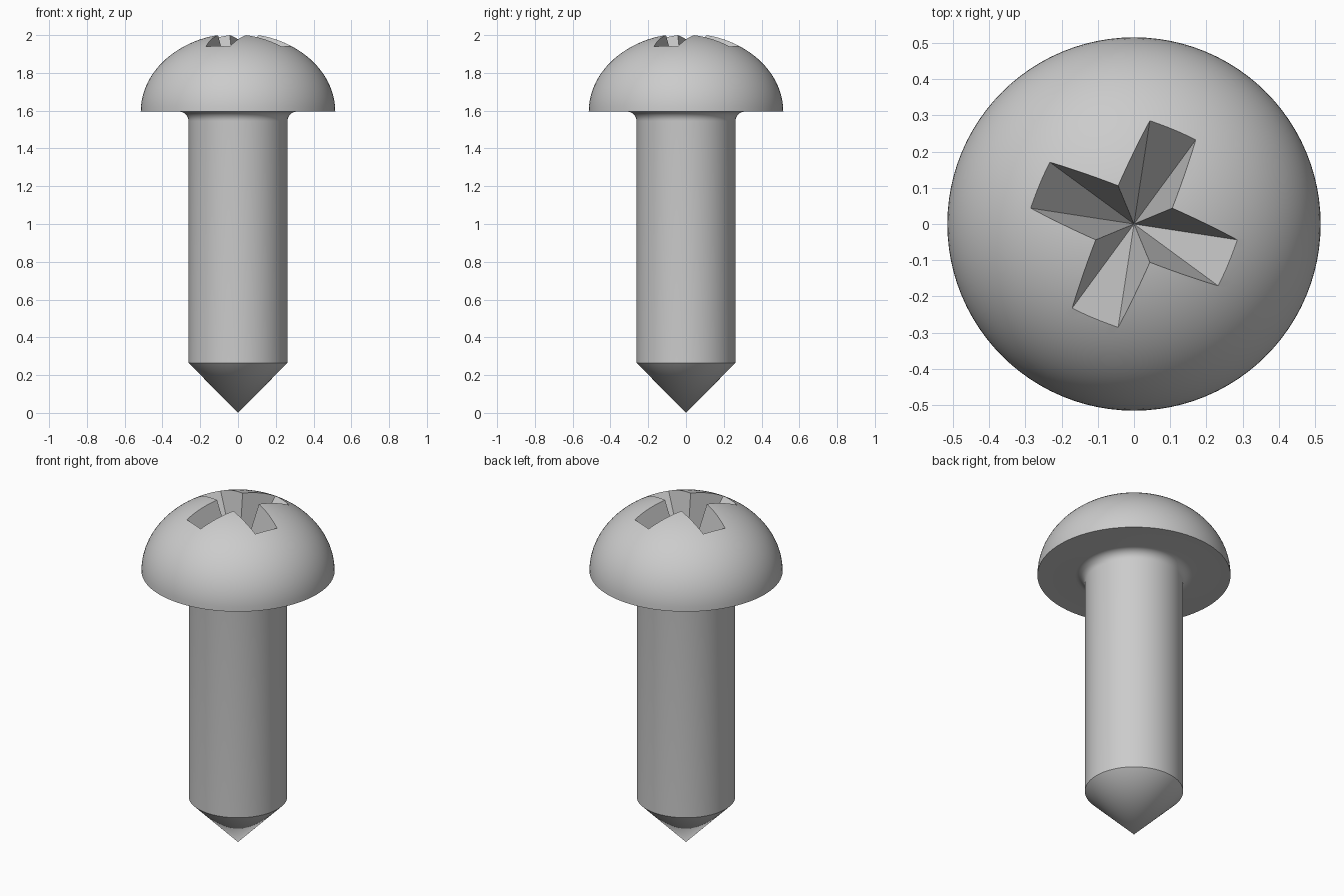
import bpy, bmesh, math

if "Cube" in bpy.data.objects:
    bpy.data.objects.remove(bpy.data.objects["Cube"])

SEGMENTS = 96
HEAD_R, HEAD_BASE, DOME_H = 0.515, 1.595, 0.415
SHANK_R, FILLET = 0.262, 0.05

steel = bpy.data.materials.new("grey steel")
steel.diffuse_color = (0.6, 0.6, 0.6, 1)
steel.use_nodes = True
steel.node_tree.nodes["Principled BSDF"].inputs["Base Color"].default_value = steel.diffuse_color


def make_object(name, bm):
    bmesh.ops.recalc_face_normals(bm, faces=bm.faces)
    mesh = bpy.data.meshes.new(name)
    bm.to_mesh(mesh)
    bm.free()
    mesh.materials.append(steel)
    ob = bpy.data.objects.new(name, mesh)
    bpy.context.collection.objects.link(ob)
    return ob


def lathe(name, profile):
    bm = bmesh.new()
    verts = [bm.verts.new((r, 0, z)) for r, z in profile]
    edges = [bm.edges.new(pair) for pair in zip(verts, verts[1:])]
    bmesh.ops.spin(bm, geom=verts + edges, cent=(0, 0, 0), axis=(0, 0, 1),
                   angle=math.tau, steps=SEGMENTS)
    bmesh.ops.remove_doubles(bm, verts=bm.verts, dist=1e-5)
    return make_object(name, bm)


# Screw body: pointed tip, straight shank, fillet under the head, domed head
profile = [(0, 0), (SHANK_R, 0.265)]
for i in range(9):
    a = math.pi / 2 * i / 8
    profile.append((SHANK_R + FILLET * (1 - math.cos(a)),
                    HEAD_BASE - FILLET * (1 - math.sin(a))))
for i in range(25):
    a = math.pi / 2 * i / 24
    r = HEAD_R * math.cos(a) if i < 24 else 0
    profile.append((r, HEAD_BASE + DOME_H * math.sin(a)))
screw = lathe("screw", profile)

# Cross recess cutter: a cross-shaped pyramid pointing down
bm = bmesh.new()
scale, height = 1.7, 0.344 * 1.7
half, reach = 0.0687 * scale, 0.28 * scale
outline = []
for k in range(4):
    turn = math.radians(67.5 + 90 * k)
    for x, y in ((reach, -half), (reach, half), (half, half)):
        outline.append(bm.verts.new((
            x * math.cos(turn) - y * math.sin(turn),
            x * math.sin(turn) + y * math.cos(turn),
            HEAD_BASE + height)))
apex = bm.verts.new((0, 0, HEAD_BASE))
bm.faces.new(outline)
for a, b in zip(outline, outline[1:] + outline[:1]):
    bm.faces.new((a, b, apex))
cutter = make_object("recess_cutter", bm)
cutter.hide_render = True

# Cut the recess into the head
cut = screw.modifiers.new("cross recess", "BOOLEAN")
cut.operation = "DIFFERENCE"
cut.solver = "EXACT"
cut.object = cutter
bpy.context.view_layer.objects.active = screw
screw.select_set(True)
bpy.ops.object.modifier_apply(modifier=cut.name)
bpy.data.objects.remove(cutter)

bpy.ops.object.shade_smooth_by_angle(angle=math.radians(30))
